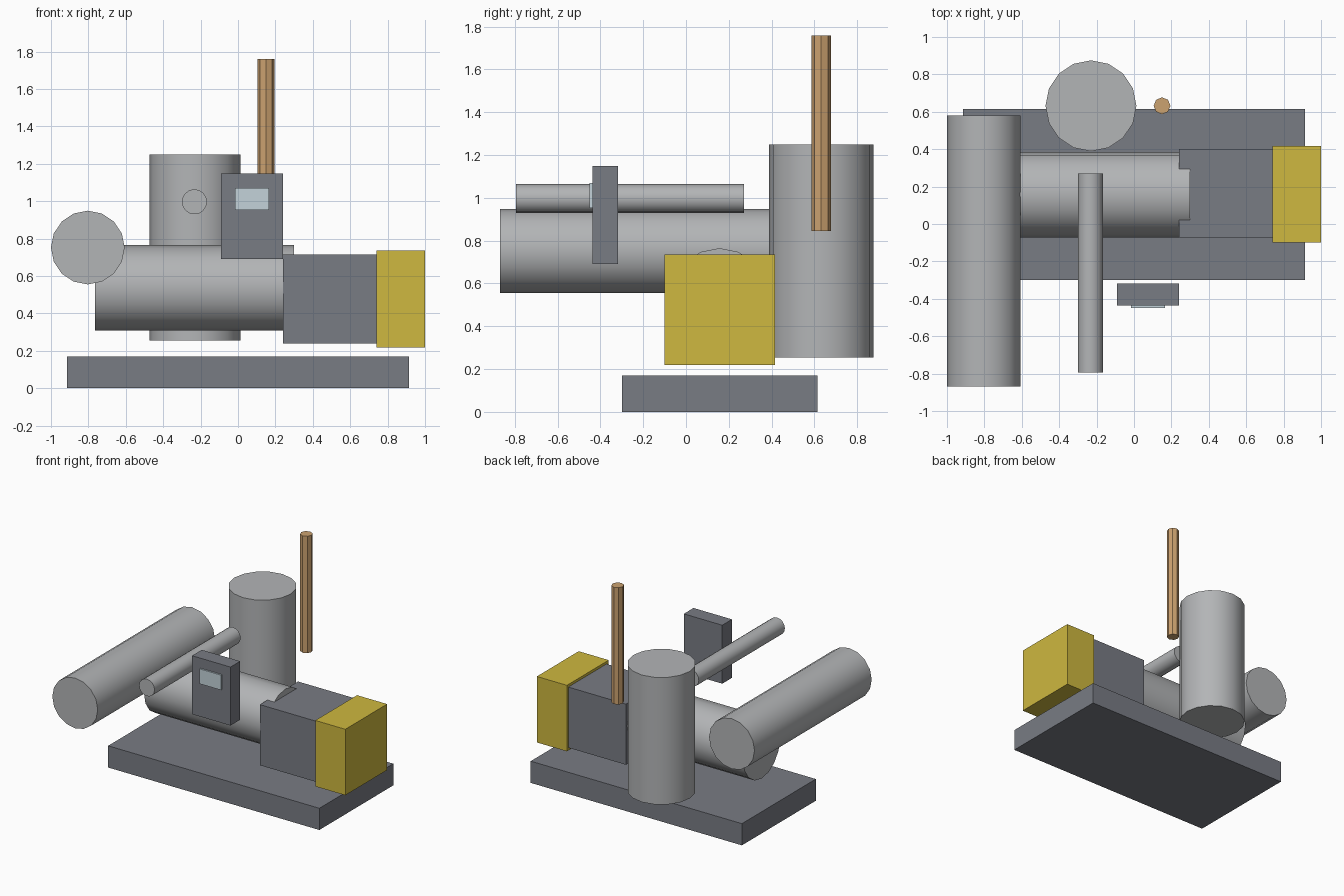
import bpy, math
from mathutils import Matrix

if "Cube" in bpy.data.objects:
    bpy.data.objects.remove(bpy.data.objects["Cube"])


def material(name, rgb):
    m = bpy.data.materials.new(name)
    m.diffuse_color = (*rgb, 1)
    m.use_nodes = True
    m.node_tree.nodes["Principled BSDF"].inputs["Base Color"].default_value = m.diffuse_color
    return m


STEEL = material("steel", (0.45, 0.46, 0.47))
DARK = material("dark_paint", (0.19, 0.20, 0.23))
YELLOW = material("yellow_paint", (0.62, 0.48, 0.05))
COPPER = material("copper", (0.60, 0.36, 0.16))
GLASS = material("screen_glass", (0.55, 0.65, 0.70))


def box(name, lo, hi, mat):
    """Box between two opposite corners."""
    size = [b - a for a, b in zip(lo, hi)]
    mid = [(a + b) / 2 for a, b in zip(lo, hi)]
    bpy.ops.mesh.primitive_cube_add(size=1, location=mid)
    o = bpy.context.object
    o.name = name
    o.data.transform(Matrix.Diagonal((*size, 1)))
    o.data.materials.append(mat)


def cylinder(name, axis, centre, r, start, end, mat, sides=16):
    """Cylinder along an axis; the centre's value on that axis is ignored."""
    loc = list(centre)
    loc["xyz".index(axis)] = (start + end) / 2
    rot = {"x": (0, math.pi / 2, 0), "y": (math.pi / 2, 0, 0), "z": (0, 0, 0)}[axis]
    bpy.ops.mesh.primitive_cylinder_add(vertices=sides, radius=r, depth=end - start,
                                        location=loc, rotation=rot)
    o = bpy.context.object
    o.name = name
    o.data.materials.append(mat)
    if sides > 8:
        bpy.ops.object.shade_smooth_by_angle(angle=math.radians(31))


# Skid base
box("base_skid", (-0.915, -0.30, 0), (0.915, 0.615, 0.17), DARK)

# Vessels and pipe
cylinder("main_barrel", "x", (0, 0.157, 0.537), 0.228, -0.765, 0.30, STEEL)
cylinder("side_tank", "y", (-0.803, 0, 0.752), 0.197, -0.87, 0.58, STEEL)
cylinder("upright_tank", "z", (-0.23, 0.632, 0), 0.243, 0.255, 1.25, STEEL)
cylinder("suction_pipe", "y", (-0.233, 0, 0.997), 0.067, -0.795, 0.27, STEEL)

# Motor and its yellow end housing
box("motor_body", (0.24, -0.073, 0.24), (0.74, 0.40, 0.715), DARK)
box("motor_end_housing", (0.74, -0.10, 0.218), (1.0, 0.417, 0.735), YELLOW)

# Control panel with screen
box("control_panel", (-0.092, -0.437, 0.69), (0.241, -0.317, 1.148), DARK)
box("panel_screen", (-0.017, -0.45, 0.953), (0.166, -0.43, 1.07), GLASS)

# Copper riser
cylinder("copper_riser", "z", (0.15, 0.632, 0), 0.045, 0.845, 1.76, COPPER, sides=8)
